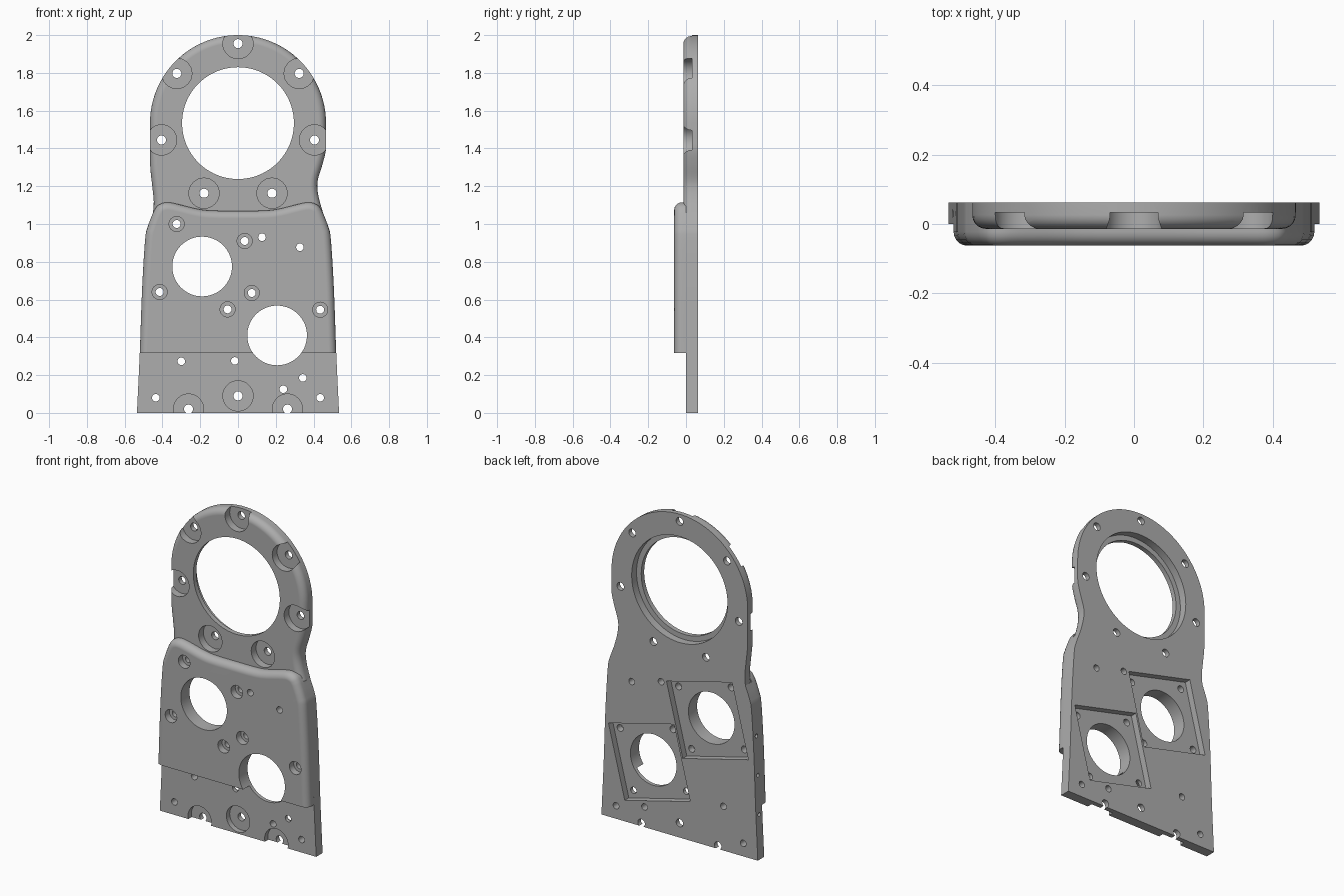
import bpy, bmesh, math
from mathutils import Matrix, Vector

if "Cube" in bpy.data.objects:
    bpy.data.objects.remove(bpy.data.objects["Cube"])

BACK, HEAD_Y, BASE_Y, COVER_Y = 0.0625, -0.014, 0.0, -0.0625

grey = bpy.data.materials.new("machined_grey")
grey.diffuse_color = (0.42, 0.42, 0.42, 1)
grey.use_nodes = True
grey.node_tree.nodes["Principled BSDF"].inputs["Base Color"].default_value = grey.diffuse_color


def smooth_path(pts, n=4):
    """Catmull-Rom curve through 2D points."""
    pts = [Vector(p) for p in pts]
    ext = [2 * pts[0] - pts[1]] + pts + [2 * pts[-1] - pts[-2]]
    out = []
    for i in range(1, len(ext) - 2):
        a, b, c, d = ext[i - 1:i + 3]
        for k in range(n):
            t = k / n
            out.append(0.5 * (2 * b + (c - a) * t + (2 * a - 5 * b + 4 * c - d) * t * t
                              + (3 * b - a - 3 * c + d) * t ** 3))
    return [tuple(p) for p in out] + [tuple(pts[-1])]


def mirrored(path):
    return [(-x, z) for x, z in reversed(path)]


def finish(name, bm):
    bmesh.ops.recalc_face_normals(bm, faces=bm.faces[:])
    mesh = bpy.data.meshes.new(name)
    bm.to_mesh(mesh)
    bm.free()
    mesh.materials.append(grey)
    ob = bpy.data.objects.new(name, mesh)
    bpy.context.collection.objects.link(ob)
    return ob


def slab(name, outline, y0, y1, round_edge=0.0):
    """Extrude an x-z outline; round the front rim except along its bottom edge."""
    bm = bmesh.new()
    front = [bm.verts.new((x, y0, z)) for x, z in outline]
    back = [bm.verts.new((x, y1, z)) for x, z in outline]
    n = len(outline)
    bm.faces.new(front)
    bm.faces.new(back[::-1])
    for i in range(n):
        j = (i + 1) % n
        bm.faces.new((front[i], back[i], back[j], front[j]))
    bmesh.ops.recalc_face_normals(bm, faces=bm.faces[:])
    if round_edge:
        rim = [bm.edges.get((front[i], front[i + 1])) for i in range(n - 1)]
        bmesh.ops.bevel(bm, geom=rim, offset=round_edge, offset_type='OFFSET', segments=5,
                        profile=0.5, affect='EDGES', clamp_overlap=False)
    return finish(name, bm)


def stepped_hole(bm, x, z, steps, sides=32):
    """Closed turned solid along y; steps are (y, radius) pairs."""
    rings = []
    for y, r in steps:
        rings.append([bm.verts.new((x + r * math.cos(2 * math.pi * k / sides), y,
                                    z + r * math.sin(2 * math.pi * k / sides)))
                      for k in range(sides)])
    bm.faces.new(rings[0])
    bm.faces.new(rings[-1][::-1])
    for a, b in zip(rings, rings[1:]):
        for k in range(sides):
            m = (k + 1) % sides
            bm.faces.new((a[k], b[k], b[m], a[m]))


# outlines
flank = smooth_path([(-0.535, 0), (-0.52, 0.32), (-0.508, 0.65), (-0.492, 0.915),
                     (-0.478, 0.985), (-0.45, 1.06)])
base_outline = flank + mirrored(flank)

arc = [(0.466 * math.cos(math.radians(a)), 1.534 + 0.466 * math.sin(math.radians(a)))
       for a in range(180, -1, -4)]
left_neck = smooth_path([(-0.45, 1.06), (-0.446, 1.12), (-0.455, 1.21), (-0.465, 1.31), (-0.466, 1.45)])
right_neck = smooth_path([(0.466, 1.46), (0.465, 1.39), (0.447, 1.315), (0.424, 1.24),
                          (0.42, 1.19), (0.43, 1.13), (0.45, 1.06)])
head_outline = left_neck + arc + right_neck

cover_side = [(-0.52, 0.318)] + [p for p in flank if 0.34 < p[1] < 1.03]
crest = smooth_path([(-0.45, 1.06), (-0.428, 1.095), (-0.395, 1.112), (-0.355, 1.113), (-0.29, 1.098),
                     (-0.23, 1.083), (-0.17, 1.073), (-0.1, 1.07)], 3)
cover_half = cover_side + crest
cover_outline = cover_half + mirrored(cover_half)

# solid parts
base = slab("base_plate", base_outline, BASE_Y, BACK)
head = slab("ring_head", head_outline, HEAD_Y, BACK, 0.04)
cover = slab("raised_cover", cover_outline, COVER_Y, BASE_Y, 0.04)

# drilled holes, counterbores and bores
bm = bmesh.new()
bolts = [(0, 1.955), (0, 0.09)]
for s in (-1, 1):
    bolts += [(s * 0.324, 1.797), (s * 0.405, 1.445), (s * 0.18, 1.163), (s * 0.262, 0.02)]
for x, z in bolts:
    stepped_hole(bm, x, z, [(-0.2, 0.08), (0.033, 0.08), (0.033, 0.024), (0.2, 0.024)])
for x, z in [(-0.325, 1.0), (0.035, 0.91), (-0.415, 0.64), (0.073, 0.635), (-0.055, 0.548), (0.435, 0.546)]:
    stepped_hole(bm, x, z, [(-0.2, 0.04), (-0.02, 0.04), (-0.02, 0.021), (0.2, 0.021)], 24)
for x, z in [(0.127, 0.93), (0.328, 0.877), (-0.3, 0.273), (-0.435, 0.08), (0.24, 0.125),
             (0.435, 0.08), (0.343, 0.185), (-0.017, 0.275)]:
    stepped_hole(bm, x, z, [(-0.2, 0.02), (0.2, 0.02)], 24)
motors = [(-0.19, 0.775), (0.207, 0.41)]
for x, z in motors:
    stepped_hole(bm, x, z, [(-0.2, 0.158), (0.2, 0.158)], 64)
stepped_hole(bm, 0, 1.534, [(-0.2, 0.296), (0.015, 0.296), (0.015, 0.328), (0.2, 0.328)], 96)
drill_cutter = finish("drill_cutter", bm)

# tilted square pockets in the back, and small holes in the left flank
bm = bmesh.new()
for x, z in motors:
    bmesh.ops.create_cube(bm, size=1, matrix=Matrix.Translation((x, 0.1225, z))
                          @ Matrix.Rotation(math.radians(14), 4, 'Y')
                          @ Matrix.Diagonal((0.462, 0.2, 0.462, 1)))
for z in (0.27, 0.51, 0.75):
    bmesh.ops.create_cone(bm, cap_ends=True, segments=16, radius1=0.012, radius2=0.012, depth=0.1,
                          matrix=Matrix.Translation((-0.54, 0.03, z)) @ Matrix.Rotation(math.pi / 2, 4, 'Y'))
pocket_cutter = finish("pocket_cutter", bm)

for ob in (base, head, cover):
    bpy.ops.object.select_all(action='DESELECT')
    bpy.context.view_layer.objects.active = ob
    ob.select_set(True)
    for cutter in (drill_cutter, pocket_cutter):
        if ob is cover and cutter is pocket_cutter:
            continue
        mod = ob.modifiers.new(cutter.name, 'BOOLEAN')
        mod.operation, mod.solver, mod.object = 'DIFFERENCE', 'EXACT', cutter
        bpy.ops.object.modifier_apply(modifier=mod.name)
    bpy.ops.object.shade_smooth_by_angle(angle=math.radians(30))
    weighted = ob.modifiers.new("clean_normals", 'WEIGHTED_NORMAL')
    weighted.keep_sharp = True

for cutter in (drill_cutter, pocket_cutter):
    bpy.data.objects.remove(cutter)
